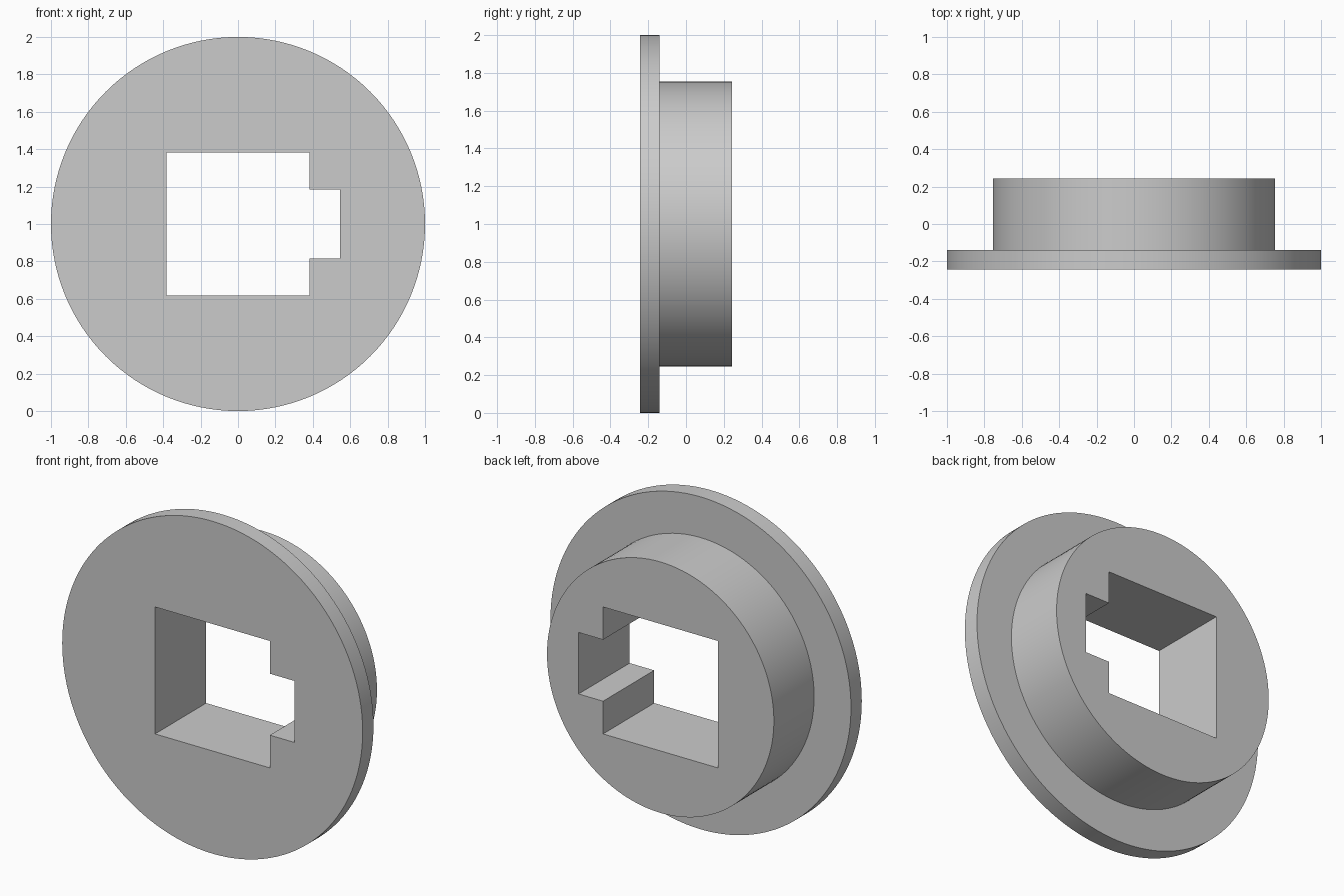
import bpy
import bmesh
import math
from mathutils import Vector

if "Cube" in bpy.data.objects:
    bpy.data.objects.remove(bpy.data.objects["Cube"], do_unlink=True)

SEGMENTS = 128
CENTRE_Z = 1.0
FRONT, STEP, BACK = -0.243, -0.14, 0.243
FLANGE_RADIUS, HUB_RADIUS = 1.0, 0.755

grey = bpy.data.materials.new("plain grey")
grey.use_nodes = True
colour = (0.6, 0.6, 0.6, 1)
grey.diffuse_color = colour
grey.node_tree.nodes["Principled BSDF"].inputs["Base Color"].default_value = colour


def loft(name, loops):
    """Join successive closed loops of points and cap both ends."""
    bm = bmesh.new()
    rings = [[bm.verts.new(p) for p in loop] for loop in loops]
    for a, b in zip(rings, rings[1:]):
        for i in range(len(a)):
            j = (i + 1) % len(a)
            bm.faces.new((a[i], a[j], b[j], b[i]))
    bm.faces.new(rings[0])
    bm.faces.new(rings[-1])
    bmesh.ops.recalc_face_normals(bm, faces=bm.faces)
    mesh = bpy.data.meshes.new(name)
    bm.to_mesh(mesh)
    bm.free()
    mesh.materials.append(grey)
    obj = bpy.data.objects.new(name, mesh)
    bpy.context.collection.objects.link(obj)
    return obj


def circle(radius, y):
    angles = [math.tau * i / SEGMENTS for i in range(SEGMENTS)]
    return [Vector((radius * math.cos(a), y, CENTRE_Z + radius * math.sin(a)))
            for a in angles]


# Wide front flange stepping down to the rear hub
body = loft("flanged_bushing", [
    circle(FLANGE_RADIUS, FRONT), circle(FLANGE_RADIUS, STEP),
    circle(HUB_RADIUS, STEP), circle(HUB_RADIUS, BACK)])

# Square through-hole with a keyway on the left side
s, key, half_key = 0.382, 0.545, 0.185
outline = [(-s, -s), (s, -s), (s, -half_key), (key, -half_key),
           (key, half_key), (s, half_key), (s, s), (-s, s)]
cutter = loft("hole_cutter", [
    [Vector((x, y, CENTRE_Z + z)) for x, z in outline] for y in (-0.5, 0.5)])
cutter.hide_render = True

# Cut the hole, then discard the cutter
cut = body.modifiers.new("keyed hole", "BOOLEAN")
cut.operation = "DIFFERENCE"
cut.solver = "EXACT"
cut.object = cutter
bpy.ops.object.select_all(action="DESELECT")
body.select_set(True)
bpy.context.view_layer.objects.active = body
bpy.ops.object.modifier_apply(modifier=cut.name)
bpy.data.objects.remove(cutter, do_unlink=True)

# Smooth round walls, crisp rims and hole corners
bpy.ops.object.shade_smooth_by_angle(angle=math.radians(30))
